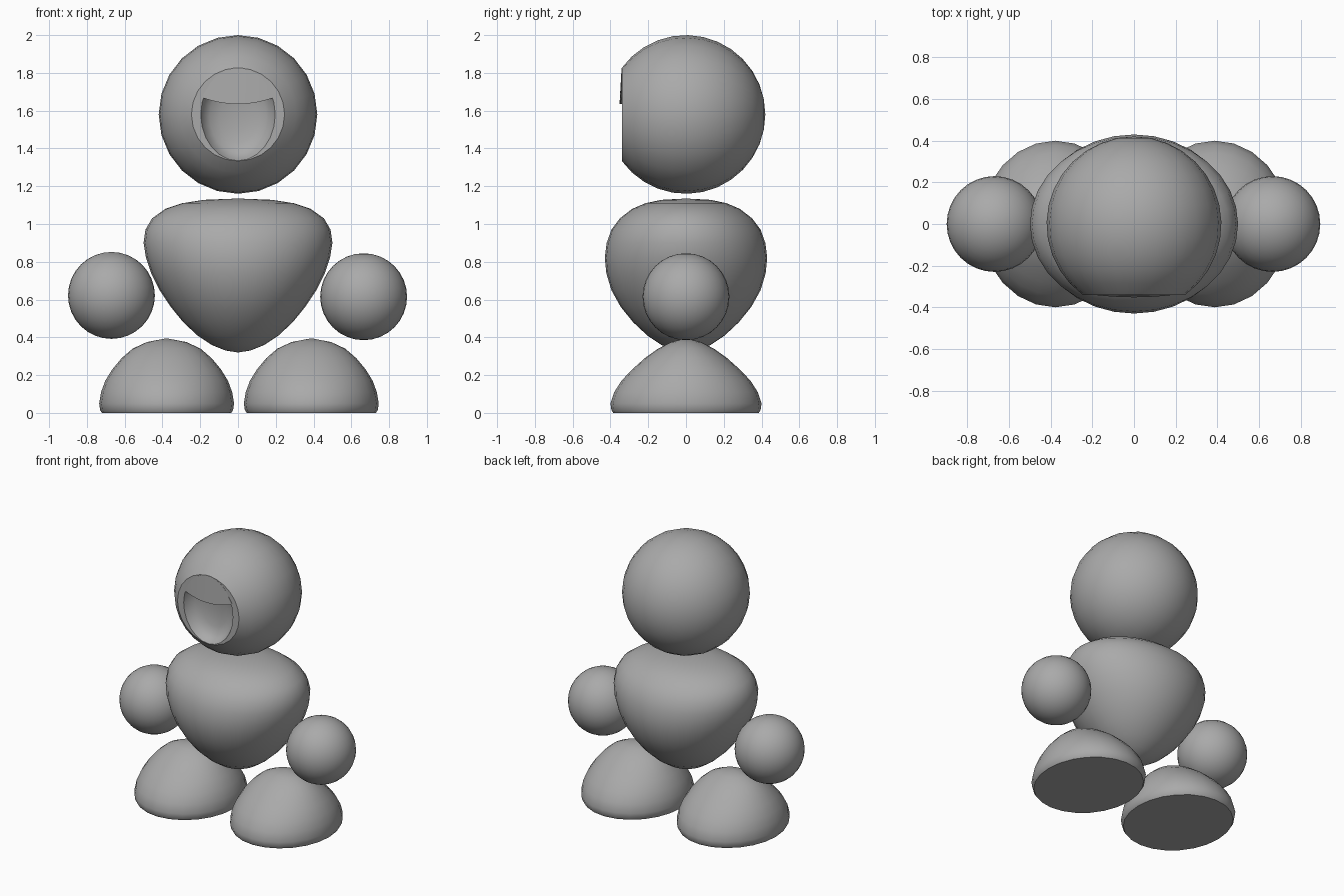
import bpy, bmesh, math

if "Cube" in bpy.data.objects:
    bpy.data.objects.remove(bpy.data.objects["Cube"])

grey = bpy.data.materials.new("plain grey")
grey.diffuse_color = (0.4, 0.4, 0.4, 1)
grey.use_nodes = True
grey.node_tree.nodes["Principled BSDF"].inputs["Base Color"].default_value = grey.diffuse_color


def finish(name, bm, angle=40):
    """Turn a bmesh into a smooth shaded object."""
    bmesh.ops.recalc_face_normals(bm, faces=bm.faces[:])
    me = bpy.data.meshes.new(name)
    bm.to_mesh(me)
    bm.free()
    me.materials.append(grey)
    ob = bpy.data.objects.new(name, me)
    bpy.context.collection.objects.link(ob)
    bpy.ops.object.select_all(action='DESELECT')
    ob.select_set(True)
    bpy.context.view_layer.objects.active = ob
    bpy.ops.object.shade_smooth_by_angle(angle=math.radians(angle))
    return ob


def loft(rings, segs, place):
    """Skin elliptical rings (height, radius a, radius b, shift); zero radius is a pole."""
    bm = bmesh.new()
    loops = []
    for h, a, b, s in rings:
        n = segs if a > 0 else 1
        loops.append([bm.verts.new(place(a * math.cos(2 * math.pi * i / segs),
                                         b * math.sin(2 * math.pi * i / segs) + s, h))
                      for i in range(n)])
    for lo, hi in zip(loops, loops[1:]):
        for i in range(segs):
            j = (i + 1) % segs
            quad = [lo[i % len(lo)], lo[j % len(lo)], hi[j % len(hi)], hi[i % len(hi)]]
            bm.faces.new(list(dict.fromkeys(quad)))
    for end in (loops[0], loops[-1]):
        if len(end) > 1:
            bm.faces.new(end)
    return bm


# head: ball facing the front, cut flat at the face, with a hollow oval mouth
R, HZ, CUT = 0.42, 1.58, -0.34
last = math.acos(CUT / R)
rings = []
for k in range(14):
    t = last * k / 13
    r = R * math.sin(t)
    rings.append((R * math.cos(t), r, r, 0))
rings += [(CUT, 0.197, 0.245, 0),
          (CUT + 0.03, 0.183, 0.23, 0),
          (CUT + 0.06, 0.15, 0.19, -0.01),
          (CUT + 0.075, 0.10, 0.13, -0.02),
          (CUT + 0.085, 0.05, 0.06, -0.03),
          (CUT + 0.085, 0, 0, -0.03)]
finish("head", loft(rings, 24, lambda x, y, h: (x, h, y + HZ)))

# upper lip: flat plate closing the top of the mouth, its curved lower edge standing forward
bm = bmesh.new()
N = 16
cols = []
for i in range(N + 1):
    x = -0.192 + 0.384 * i / N
    low = 1.635 + 0.035 * (x / 0.192) ** 2
    top = max(HZ + 0.247 * math.sqrt(1 - (x / 0.1975) ** 2), low + 0.002)
    lip = CUT - 0.012 * (1 - (x / 0.192) ** 2)
    cols.append([bm.verts.new(p) for p in ((x, CUT - 0.001, top), (x, lip, low),
                                           (x, CUT + 0.03, low), (x, CUT + 0.03, top))])
for a, b in zip(cols, cols[1:]):
    for k in range(4):
        bm.faces.new((a[k], b[k], b[(k + 1) % 4], a[(k + 1) % 4]))
bm.faces.new(cols[0])
bm.faces.new(cols[-1])
finish("upper_lip", bm, 30)

# torso: wide shoulders tapering to a rounded bottom
torso = [(0.32, 0, 0, 0), (0.33, 0.065, 0.065, 0), (0.36, 0.14, 0.13, 0),
         (0.41, 0.215, 0.205, 0), (0.48, 0.29, 0.28, 0), (0.56, 0.355, 0.345, 0),
         (0.65, 0.415, 0.395, 0), (0.74, 0.46, 0.422, 0), (0.82, 0.487, 0.43, 0),
         (0.90, 0.50, 0.42, 0), (0.97, 0.49, 0.395, 0), (1.03, 0.455, 0.35, 0),
         (1.08, 0.385, 0.285, 0), (1.11, 0.295, 0.215, 0),
         (1.128, 0.18, 0.13, 0), (1.135, 0, 0, 0)]
finish("torso", loft(torso, 32, lambda x, y, h: (x, y, h)))

# feet: flat-bottomed domes with a slightly tucked sole edge
foot = [(0, 0.342, 0.385, 0), (0.015, 0.352, 0.395, 0), (0.05, 0.357, 0.40, 0),
        (0.11, 0.347, 0.38, 0), (0.17, 0.325, 0.342, 0), (0.23, 0.288, 0.285, 0),
        (0.29, 0.238, 0.218, 0), (0.34, 0.18, 0.148, 0), (0.375, 0.105, 0.08, 0),
        (0.395, 0, 0, 0)]

for side, hx, hz, fx in (("left", -0.67, 0.622, -0.378), ("right", 0.665, 0.615, 0.388)):
    finish(side + "_foot", loft(foot, 24, lambda x, y, h: (x + fx, y, h)))
    # hands: plain balls beside the torso
    bm = bmesh.new()
    bmesh.ops.create_uvsphere(bm, u_segments=32, v_segments=16, radius=0.23)
    bmesh.ops.translate(bm, verts=bm.verts[:], vec=(hx, 0, hz))
    finish(side + "_hand", bm)
